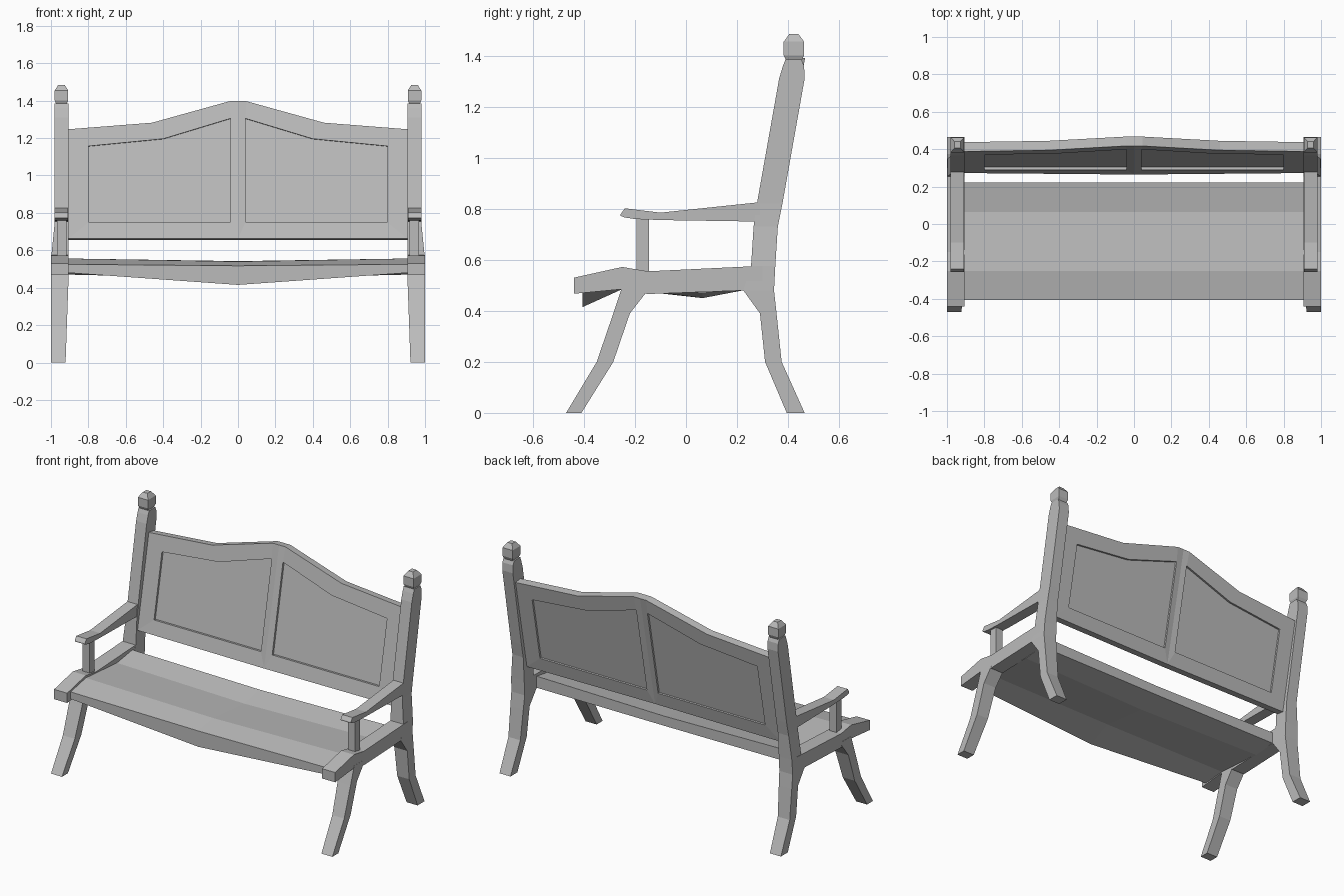
import bpy
import bmesh

cube = bpy.data.objects.get("Cube")
if cube:
    bpy.data.objects.remove(cube, do_unlink=True)

GREY = (0.5, 0.5, 0.5, 1.0)
wood = bpy.data.materials.new("grey_wood")
wood.use_nodes = True
wood.diffuse_color = GREY
wood.node_tree.nodes["Principled BSDF"].inputs["Base Color"].default_value = GREY


def finish(name, bm, mirror=True):
    """Turn a bmesh into a flat-shaded object, optionally mirrored across x."""
    bmesh.ops.recalc_face_normals(bm, faces=bm.faces[:])
    mesh = bpy.data.meshes.new(name)
    bm.to_mesh(mesh)
    bm.free()
    mesh.materials.append(wood)
    obj = bpy.data.objects.new(name, mesh)
    bpy.context.collection.objects.link(obj)
    if mirror:
        mod = obj.modifiers.new("Mirror", 'MIRROR')
        mod.merge_threshold = 0.0005
    return obj


def loft(name, rings, mirror=True):
    """Skin a closed solid through rings of equal point count."""
    bm = bmesh.new()
    loops = [[bm.verts.new(p) for p in ring] for ring in rings]
    n = len(loops[0])
    for a, b in zip(loops, loops[1:]):
        for i in range(n):
            j = (i + 1) % n
            bm.faces.new((a[i], a[j], b[j], b[i]))
    bm.faces.new(loops[0])
    bm.faces.new(loops[-1])
    return finish(name, bm, mirror)


def upright(x0, x1, y0, y1, z):
    return [(x0, y0, z), (x1, y0, z), (x1, y1, z), (x0, y1, z)]


def lengthwise(x0, x1, y, z0, z1):
    return [(x0, y, z0), (x1, y, z0), (x1, y, z1), (x0, y, z1)]


def inner_x(z):
    return 0.905 + 0.017 * max(0, 1 - z / 0.48)


def outer_x(z):
    return 1.0 - 0.02 * min(1, max(0, (z - 0.55) / 0.2))


# Rear legs running up into the back posts: (z, front y, back y)
post = [(0, .395, .465), (.2, .31, .375), (.39, .29, .355), (.48, .225, .345),
        (.575, .255, .35), (.73, .265, .36), (.82, .278, .378),
        (1.31, .365, .465), (1.36, .38, .463), (1.385, .39, .453)]
loft("back_post", [upright(inner_x(z), outer_x(z), a, b, z) for z, a, b in post])

# Splayed front legs
leg = [(0, -.47, -.41), (.2, -.35, -.285), (.39, -.285, -.22),
       (.48, -.255, -.15), (.5, -.25, -.15)]
loft("front_leg", [upright(inner_x(z), outer_x(z), a, b, z) for z, a, b in leg])

# Square finials: (z, half width)
finial = [(1.38, .03), (1.402, .04), (1.455, .04), (1.485, .018)]
loft("finial", [upright(.944 - w * .9, .944 + w * .9, .423 - w, .423 + w, z)
                for z, w in finial])

# Side rails of the seat: (y, bottom, top)
rail = [(-.44, .467, .53), (-.25, .485, .572), (-.15, .466, .555),
        (.225, .48, .573), (.3, .48, .576)]
loft("side_rail", [lengthwise(.906, .999, *r) for r in rail])

# Armrests and their supports
arm = [(-.256, .772, .779), (-.24, .766, .802), (-.2, .76, .797),
       (-.1, .756, .785), (.29, .75, .826)]
loft("armrest", [lengthwise(.909, .981, *r) for r in arm])
loft("arm_support", [upright(.918, .968, -.195, -.145, z) for z in (.55, .765)])

# Dished seat board: (y, end top, centre top, end bottom, centre bottom)
seat = [(-.405, .525, .517, .48, .415), (-.25, .556, .54, .49, .485),
        (.065, .532, .512, .47, .45), (.222, .556, .542, .482, .48)]


def seat_ring(x):
    k = 1 if x == 0 else 0
    top = [(x, r[0], r[1 + k]) for r in seat]
    bottom = [(x, r[0], r[3 + k]) for r in reversed(seat)]
    return top + bottom


loft("seat", [seat_ring(x) for x in (-.91, 0, .91)], mirror=False)


# Reclined backrest, drawn as half an outline and mirrored
def lean(z):
    return 0.272 + 0.197 * (z - 0.66)


def back_slab(name, points, faces, offset, depth):
    bm = bmesh.new()
    verts = [bm.verts.new((x, lean(z) + offset, z)) for x, z in points]
    front = [bm.faces.new([verts[i] for i in f]) for f in faces]
    grown = bmesh.ops.extrude_face_region(bm, geom=front, use_keep_orig=True)
    moved = [v for v in grown["geom"] if isinstance(v, bmesh.types.BMVert)]
    bmesh.ops.translate(bm, verts=moved, vec=(0, depth, -0.006))
    # The lower rail bows forward slightly at the middle
    for v in bm.verts:
        if v.co.x == 0 and v.co.z < 0.7:
            v.co.y -= 0.008
    seam = [f for f in bm.faces if all(abs(v.co.x) < 1e-5 for v in f.verts)]
    bmesh.ops.delete(bm, geom=seam, context='FACES')
    return finish(name, bm)


outline = [(0, .662), (.907, .662), (.907, 1.247), (.46, 1.282), (.045, 1.397),
           (0, 1.397)]
opening = [(.04, .75), (.8, .75), (.8, 1.157), (.4, 1.196), (.04, 1.305)]
back_slab("backrest_frame", outline + opening,
          [(0, 1, 7, 6), (1, 2, 8, 7), (2, 3, 9, 8), (3, 4, 10, 9),
           (0, 6, 10, 4, 5)], 0, 0.05)
back_slab("backrest_panel", opening, [(0, 1, 2, 3, 4)], 0.014, 0.024)
